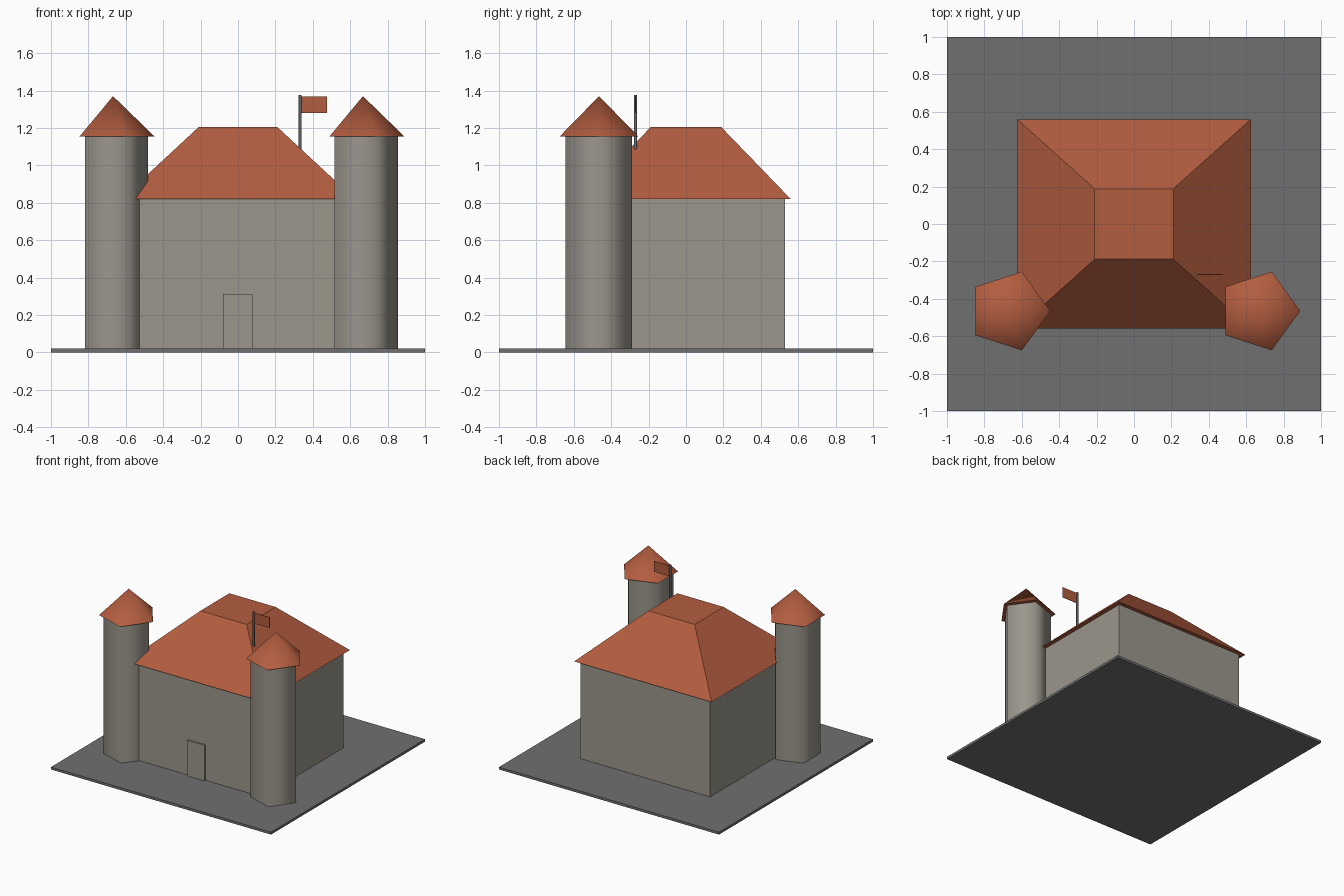
import bpy
from math import radians

cube = bpy.data.objects.get("Cube")
if cube:
    bpy.data.objects.remove(cube, do_unlink=True)


def material(name, rgb):
    mat = bpy.data.materials.new(name)
    mat.use_nodes = True
    mat.diffuse_color = (*rgb, 1)
    mat.node_tree.nodes["Principled BSDF"].inputs["Base Color"].default_value = (*rgb, 1)
    return mat


STONE = material("warm grey stone", (0.33, 0.305, 0.265))
TILE = material("red tile", (0.45, 0.11, 0.05))
SLATE = material("dark grey", (0.16, 0.16, 0.16))


def finish(name, mat, smooth_sides=False):
    obj = bpy.context.object
    obj.name = name
    obj.data.materials.append(mat)
    for face in obj.data.polygons:
        face.use_smooth = smooth_sides and abs(face.normal.z) < 0.95
    return obj


def box(name, mat, low, high):
    """Box between two opposite corners."""
    centre = [(a + b) / 2 for a, b in zip(low, high)]
    bpy.ops.mesh.primitive_cube_add(size=1, location=centre)
    obj = finish(name, mat)
    for v in obj.data.vertices:
        v.co = [c * (b - a) for c, a, b in zip(v.co, low, high)]
    return obj


def prism(name, mat, x, y, z0, z1, r0, r1, sides=5):
    """Upright smooth-sided prism or cone with one corner towards +x."""
    bpy.ops.mesh.primitive_cone_add(vertices=sides, radius1=r0, radius2=r1, depth=z1 - z0,
                                    location=(x, y, (z0 + z1) / 2), rotation=(0, 0, radians(-90)))
    bpy.ops.object.transform_apply(location=False)
    return finish(name, mat, True)


# Ground slab, hall and door
box("ground_slab", SLATE, (-1, -1, 0), (1, 1, 0.02))
box("hall_walls", STONE, (-0.59, -0.53, 0.02), (0.59, 0.53, 0.82))
box("door", STONE, (-0.08, -0.545, 0.02), (0.077, -0.52, 0.312))

# Hipped roof with a flat top
roof = box("hall_roof", TILE, (-0.625, -0.56, 0.82), (0.625, 0.56, 1.205))
for v in roof.data.vertices:
    if v.co.z > 0:
        v.co.x *= 0.336
        v.co.y *= 0.336

# Corner towers with pointed roofs
for side, x in (("right", -0.668), ("left", 0.668)):
    prism(side + "_tower", STONE, x, -0.467, 0.02, 1.155, 0.187, 0.187)
    prism(side + "_tower_roof", TILE, x, -0.465, 1.155, 1.37, 0.221, 0)

# Flagpole and flag
prism("flagpole", SLATE, 0.332, -0.27, 1.07, 1.375, 0.008, 0.008, 8)
box("flag", TILE, (0.335, -0.272, 1.28), (0.477, -0.268, 1.367))
